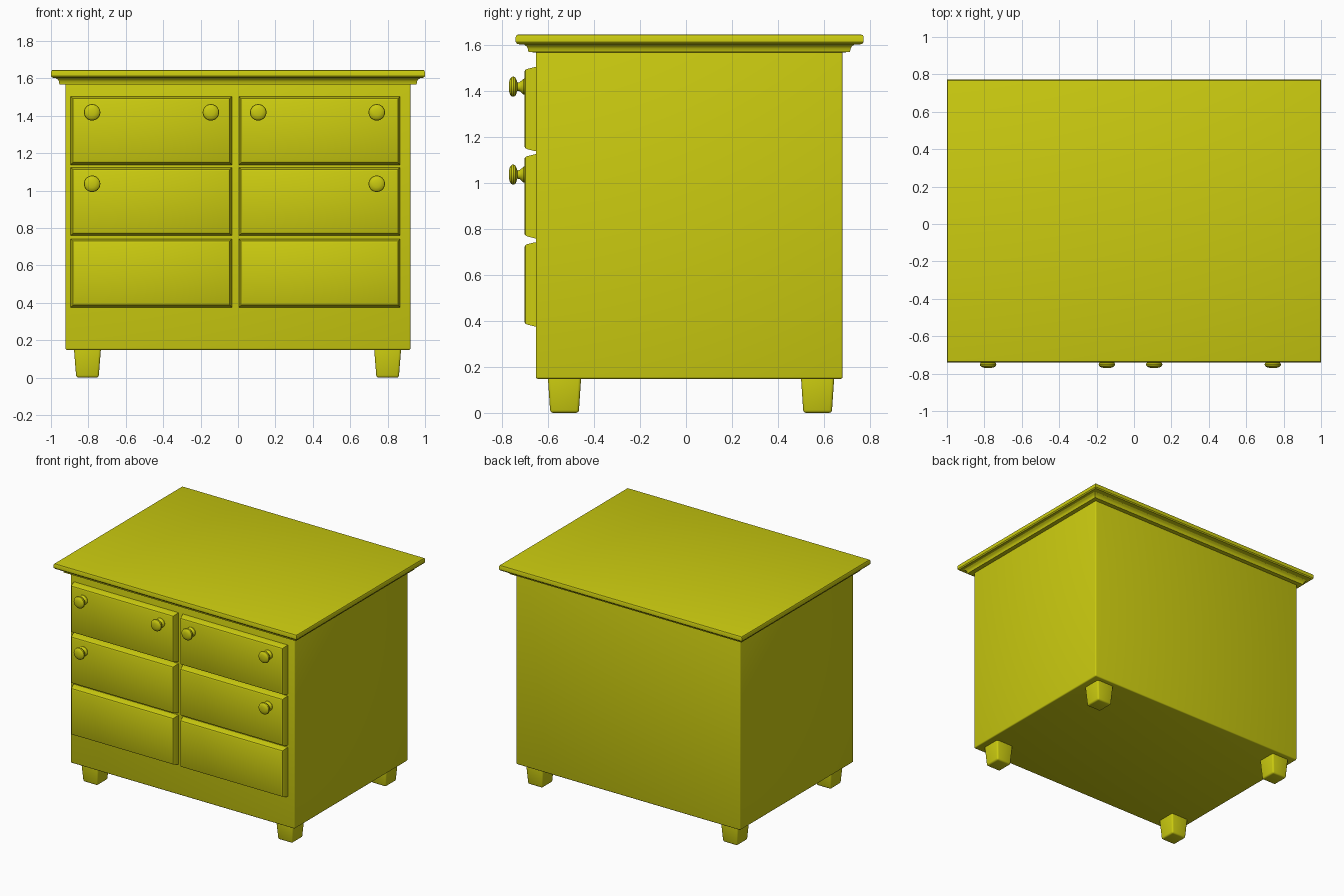
import bpy, bmesh
from math import cos, sin, tau
from mathutils import Vector

if "Cube" in bpy.data.objects:
    bpy.data.objects.remove(bpy.data.objects["Cube"])

mat = bpy.data.materials.new("yellow_paint")
mat.diffuse_color = (0.6, 0.6, 0.005, 1)
mat.use_nodes = True
mat.node_tree.nodes["Principled BSDF"].inputs["Base Color"].default_value = mat.diffuse_color


def loft(name, rings, location=(0, 0, 0), bevel=0.0, vertical_only=False):
    """Skin a stack of equal-length point rings and cap both ends."""
    bm = bmesh.new()
    rows = [[bm.verts.new(p) for p in ring] for ring in rings]
    n = len(rows[0])
    for a, b in zip(rows, rows[1:]):
        for i in range(n):
            j = (i + 1) % n
            bm.faces.new((a[i], a[j], b[j], b[i]))
    bm.faces.new(rows[0])
    bm.faces.new(rows[-1])
    bmesh.ops.recalc_face_normals(bm, faces=bm.faces)
    if bevel:
        bmesh.ops.bevel(bm, geom=bm.edges[:], offset=bevel, segments=3,
                        profile=0.5, affect='EDGES')
    mesh = bpy.data.meshes.new(name)
    bm.to_mesh(mesh)
    bm.free()
    obj = bpy.data.objects.new(name, mesh)
    bpy.context.collection.objects.link(obj)
    obj.location = location
    mesh.materials.append(mat)
    bpy.ops.object.select_all(action='DESELECT')
    obj.select_set(True)
    bpy.context.view_layer.objects.active = obj
    bpy.ops.object.shade_smooth_by_angle(angle=0.6)
    return obj


def rect(hx, hy, z):
    return [(-hx, -hy, z), (hx, -hy, z), (hx, hy, z), (-hx, hy, z)]


YC = 0.014  # centre of the carcass in depth

# Carcass
loft("cabinet_body", [rect(0.923, 0.667, 0.148), rect(0.923, 0.667, 1.58)],
     (0, YC, 0), bevel=0.009)

# Cove moulding under the top, then the overhanging top with a rounded edge
moulding = [(-0.005, 1.567), (0.032, 1.568), (0.034, 1.583),
            (0.040, 1.593), (0.052, 1.602)]
loft("top_moulding", [rect(0.923 + o, 0.667 + o, z) for o, z in moulding], (0, YC, 0))
edge = [(0.020, 1.601), (0.006, 1.604), (0, 1.612), (0, 1.634), (0.004, 1.642), (0.012, 1.645)]
loft("table_top", [rect(1 - i, 0.756 - i, z) for i, z in edge], (0, YC + 0.002, 0))

# Tapered feet
for side, x in (("left", -0.805), ("right", 0.80)):
    for end, y in (("front", -0.528), ("back", 0.572)):
        loft(f"{end}_{side}_foot", [rect(0.060, 0.062, 0), rect(0.073, 0.073, 0.165)],
             (x, y, 0), bevel=0.012)

# Drawer fronts with softened, slightly tapering edges
drawer_profile = [(-0.645, 0), (-0.658, 0.001), (-0.690, 0.009),
                  (-0.698, 0.013), (-0.703, 0.022)]
for side, x0, x1 in (("left", -0.895, -0.032), ("right", 0.004, 0.868)):
    for row, z0 in (("top", 1.137), ("middle", 0.758), ("bottom", 0.375)):
        z1 = z0 + 0.367
        loft(f"{row}_{side}_drawer",
             [[(x0 + i, y, z0 + i), (x1 - i, y, z0 + i),
               (x1 - i, y, z1 - i), (x0 + i, y, z1 - i)] for y, i in drawer_profile])

# Turned knobs: flared base, thin neck, rounded disc
knob_profile = [(0.036, 0.008), (0.034, -0.004), (0.026, -0.012), (0.019, -0.021),
                (0.018, -0.030), (0.030, -0.034), (0.040, -0.039), (0.044, -0.047),
                (0.042, -0.055), (0.034, -0.062), (0.020, -0.066), (0.006, -0.067)]
knobs = [(-0.78, 1.418), (-0.145, 1.418), (0.108, 1.418), (0.742, 1.418),
         (-0.78, 1.036), (0.742, 1.036)]
for k, (x, z) in enumerate(knobs):
    loft(f"drawer_knob_{k + 1}",
         [[(r * cos(tau * i / 32), y, r * sin(tau * i / 32)) for i in range(32)]
          for r, y in knob_profile], (x, -0.703, z))
